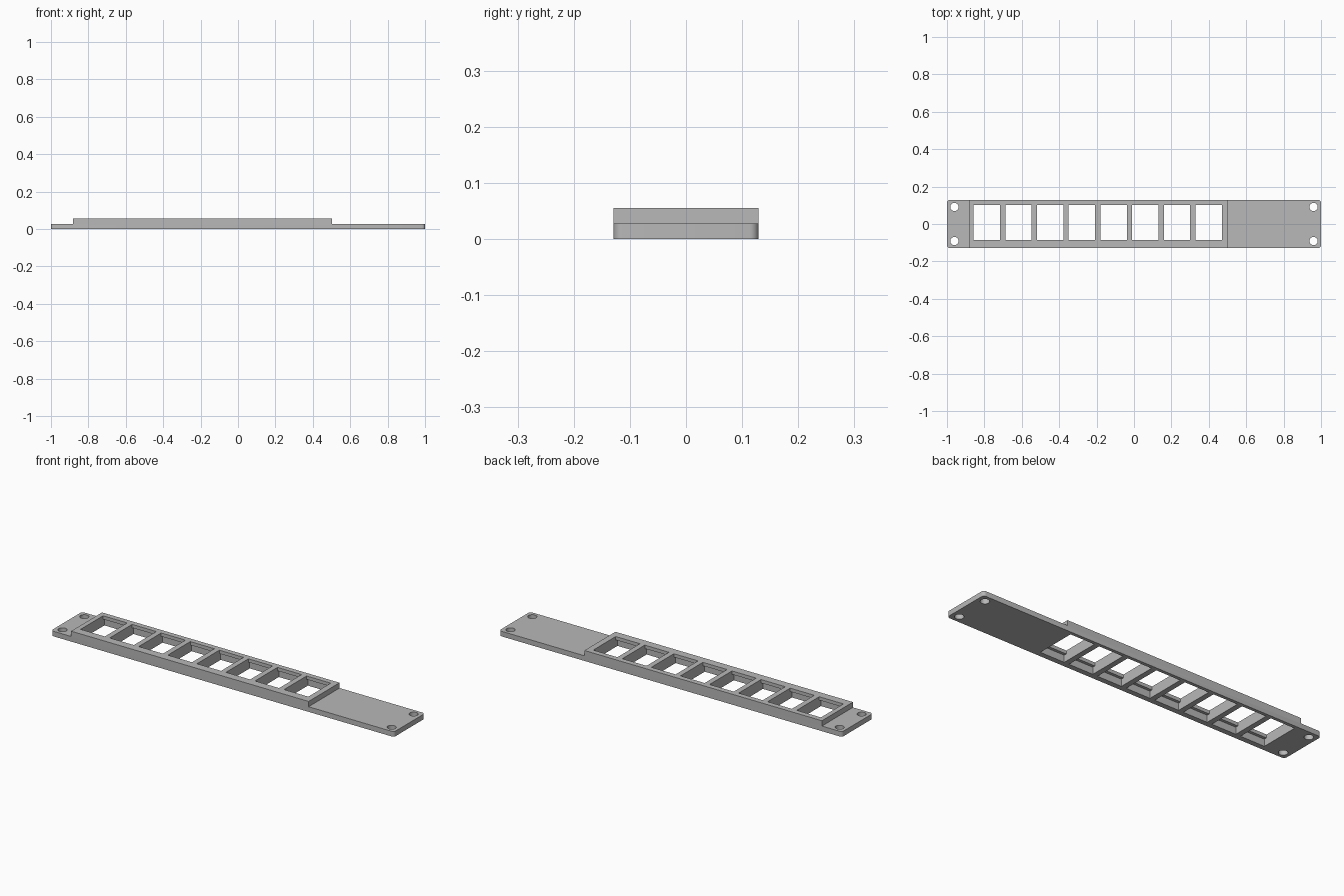
import bpy, bmesh
from mathutils import Matrix, Vector

if "Cube" in bpy.data.objects:
    bpy.data.objects.remove(bpy.data.objects["Cube"])

HALF_X, HALF_Y = 1.0, 0.129
PLATE, TOP = 0.027, 0.055          # flange thickness, raised block height
BLOCK_L, BLOCK_R = -0.883, 0.502   # raised block extent
PORTS, FIRST, PITCH, PORT_W = 8, -0.787, 0.1695, 0.141
LIP_Z = 0.037                      # underside of the retaining lips

grey = bpy.data.materials.new("light grey plastic")
grey.use_nodes = True
grey.diffuse_color = (0.48, 0.48, 0.48, 1)
grey.node_tree.nodes["Principled BSDF"].inputs["Base Color"].default_value = (0.48, 0.48, 0.48, 1)


def make_object(name, bm):
    bmesh.ops.recalc_face_normals(bm, faces=bm.faces)
    mesh = bpy.data.meshes.new(name)
    bm.to_mesh(mesh)
    bm.free()
    mesh.materials.append(grey)
    obj = bpy.data.objects.new(name, mesh)
    bpy.context.collection.objects.link(obj)
    return obj


def add_box(bm, x0, x1, y0, y1, z0, z1):
    centre = Vector((x0 + x1, y0 + y1, z0 + z1)) / 2
    size = Matrix.Diagonal((x1 - x0, y1 - y0, z1 - z0, 1))
    bmesh.ops.create_cube(bm, size=1, matrix=Matrix.Translation(centre) @ size)


# Stepped side profile extruded front to back
bm = bmesh.new()
profile = [(-HALF_X, 0), (HALF_X, 0), (HALF_X, PLATE), (BLOCK_R, PLATE),
           (BLOCK_R, TOP), (BLOCK_L, TOP), (BLOCK_L, PLATE), (-HALF_X, PLATE)]
face = bm.faces.new([bm.verts.new((x, -HALF_Y, z)) for x, z in profile])
ext = bmesh.ops.extrude_face_region(bm, geom=[face])
moved = [v for v in ext["geom"] if isinstance(v, bmesh.types.BMVert)]
bmesh.ops.translate(bm, verts=moved, vec=(0, 2 * HALF_Y, 0))

# Rounded plate corners
corners = [e for e in bm.edges
           if all(abs(v.co.x) > 0.99 for v in e.verts)
           and abs(e.verts[0].co.z - e.verts[1].co.z) > 0.01]
bmesh.ops.bevel(bm, geom=corners, offset=0.016, segments=6, profile=0.5, affect='EDGES')
panel = make_object("port_panel", bm)

# Port openings through the top, with deeper pockets underneath
openings, pockets = bmesh.new(), bmesh.new()
for i in range(PORTS):
    x = FIRST + i * PITCH
    x0, x1 = x - PORT_W / 2, x + PORT_W / 2
    add_box(openings, x0, x1, -0.086, 0.101, -0.05, 0.1)
    add_box(pockets, x0, x1, -0.101, 0.112, -0.05, LIP_Z)

# Corner screw holes
for sx in (-1, 1):
    for sy in (-1, 1):
        bmesh.ops.create_cone(pockets, cap_ends=True, segments=32, radius1=0.022,
                              radius2=0.022, depth=0.2,
                              matrix=Matrix.Translation((sx * 0.96, sy * 0.091, 0)))

for name, cutter_bm in (("opening_cutter", openings), ("pocket_cutter", pockets)):
    cutter = make_object(name, cutter_bm)
    cutter.hide_render = True
    mod = panel.modifiers.new(name, 'BOOLEAN')
    mod.operation = 'DIFFERENCE'
    mod.solver = 'EXACT'
    mod.object = cutter
    bpy.context.view_layer.objects.active = panel
    bpy.ops.object.modifier_apply(modifier=mod.name)
    bpy.data.objects.remove(cutter)

bpy.ops.object.select_all(action='DESELECT')
panel.select_set(True)
bpy.context.view_layer.objects.active = panel
bpy.ops.object.shade_smooth_by_angle()
